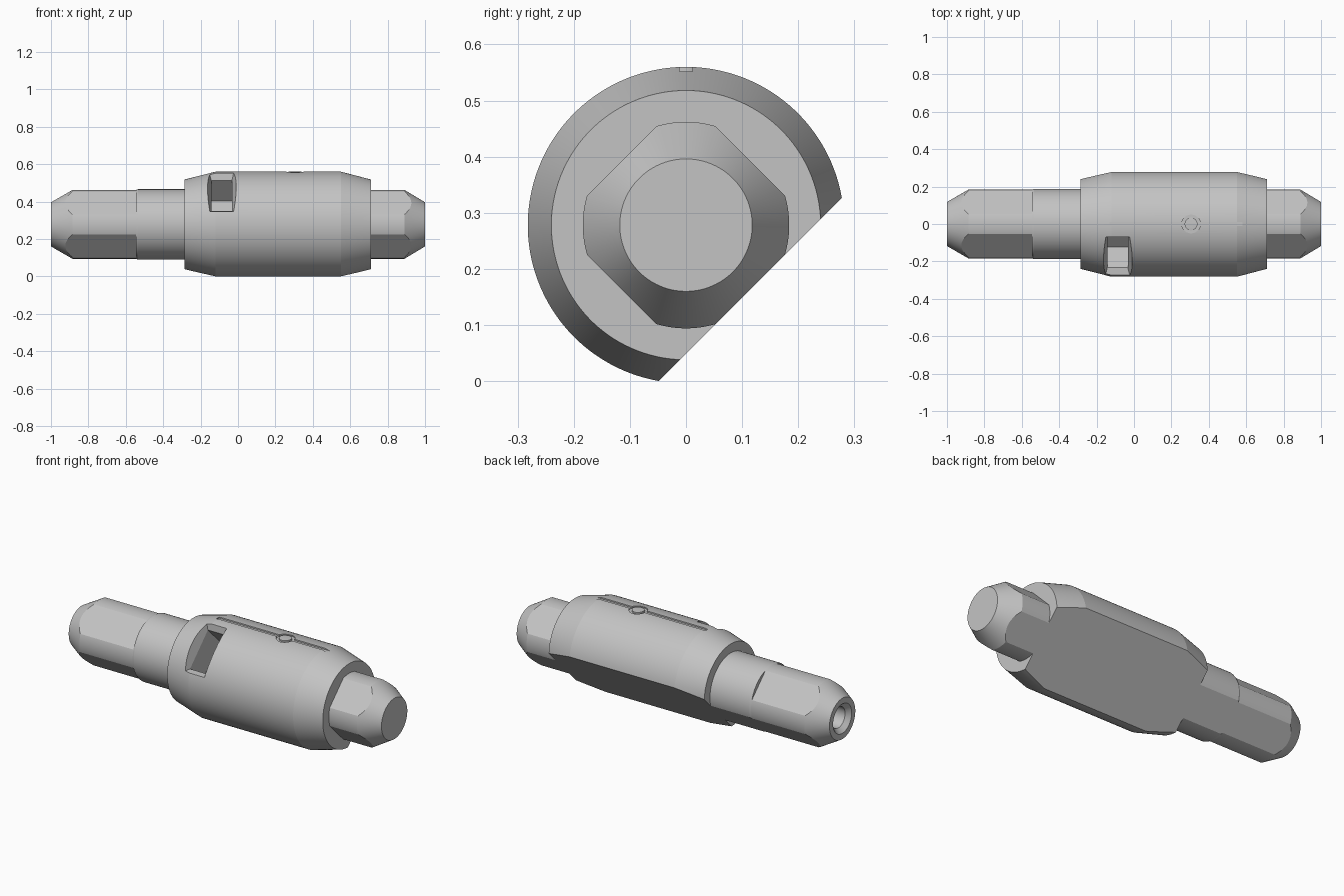
import bpy, bmesh, math
from mathutils import Vector

AXIS_Z = 0.278            # height of the long axis
FLAT = 0.162              # distance of the milled flats from the axis
SEG = 128
DIAG = math.sqrt(0.5)

cube = bpy.data.objects.get("Cube")
if cube:
    bpy.data.objects.remove(cube, do_unlink=True)

steel = bpy.data.materials.new("light_grey_steel")
steel.use_nodes = True
GREY = (0.55, 0.55, 0.55, 1)
steel.diffuse_color = GREY
steel.node_tree.nodes["Principled BSDF"].inputs["Base Color"].default_value = GREY


def loft(name, rings, flats=()):
    """Skin rings of points, cap both ends, then mill flats along the axis."""
    bm = bmesh.new()
    loops = [[bm.verts.new(p) for p in ring] for ring in rings]
    n = len(loops[0])
    for a, b in zip(loops, loops[1:]):
        for i in range(n):
            j = (i + 1) % n
            bm.faces.new((a[i], a[j], b[j], b[i]))
    bm.faces.new(loops[0])
    bm.faces.new(loops[-1])
    for sy, sz in flats:
        normal = Vector((0, sy, sz)).normalized()
        cut = bmesh.ops.bisect_plane(
            bm, geom=bm.verts[:] + bm.edges[:] + bm.faces[:], dist=1e-5,
            plane_co=normal * FLAT, plane_no=normal, clear_outer=True)
        edges = [e for e in cut["geom_cut"] if isinstance(e, bmesh.types.BMEdge)]
        bmesh.ops.contextual_create(bm, geom=edges)
    bmesh.ops.recalc_face_normals(bm, faces=bm.faces)
    mesh = bpy.data.meshes.new(name)
    bm.to_mesh(mesh)
    bm.free()
    mesh.materials.append(steel)
    obj = bpy.data.objects.new(name, mesh)
    obj.location.z = AXIS_Z
    bpy.context.collection.objects.link(obj)
    return obj


def lathe(name, profile, flats=()):
    """Revolve (x, radius) points about the long axis."""
    angles = [math.tau * (i + 0.5) / SEG for i in range(SEG)]
    return loft(name, [[(x, r * math.cos(a), r * math.sin(a)) for a in angles]
                       for x, r in profile], flats)


def activate(obj):
    bpy.ops.object.select_all(action="DESELECT")
    obj.select_set(True)
    bpy.context.view_layer.objects.active = obj


def carve(target, cutter):
    cutter.hide_render = True
    mod = target.modifiers.new("carve", "BOOLEAN")
    mod.operation = "DIFFERENCE"
    mod.solver = "EXACT"
    mod.object = cutter
    activate(target)
    bpy.ops.object.modifier_apply(modifier=mod.name)
    bpy.data.objects.remove(cutter, do_unlink=True)


ONE_FLAT = [(1, -1)]
FOUR_FLATS = [(1, -1), (1, 1), (-1, 1), (-1, -1)]

# Main barrel with tapered ends and one full-length flat
body = lathe("barrel", [(-0.285, 0.24), (-0.12, 0.282), (0.55, 0.282), (0.71, 0.24)],
             ONE_FLAT)

# Long shaft with four flats and a countersunk bore
left_shaft = lathe("long_shaft", [(-0.545, 0.184), (-0.885, 0.184), (-1, 0.118),
                                  (-1, 0.085), (-0.975, 0.06), (-0.7, 0.06)], FOUR_FLATS)

# Short solid shaft
right_shaft = lathe("short_shaft", [(0.71, 0.184), (0.89, 0.184), (1, 0.118)], FOUR_FLATS)

# Round collar between long shaft and barrel
collar = lathe("collar", [(-0.545, 0.184), (-0.535, 0.188), (-0.285, 0.188)], ONE_FLAT)

# Deep rectangular pocket with a flared rim, on the upper front
rings = []
for depth, half_x, half_v in [(0.06, 0.055, 0.115), (0.215, 0.055, 0.115), (0.3, 0.085, 0.21)]:
    rings.append([(-0.088 + sx * half_x, (sv * half_v - depth) * DIAG,
                   (sv * half_v + depth) * DIAG)
                  for sx, sv in [(-1, -1), (1, -1), (1, 1), (-1, 1)]])
carve(body, loft("pocket_cutter", rings))

# Shallow marking groove along the top, broken by a ring
MARK_X, FLOOR, ABOVE = 0.305, 0.274, 0.3


def groove(x0, x1):
    return loft("groove_cutter", [[(x0, -0.012, z), (x1, -0.012, z), (x1, 0.012, z),
                                   (x0, 0.012, z)] for z in (FLOOR, ABOVE)])


def circle(r, z):
    return [(MARK_X + r * math.cos(math.tau * i / 48), r * math.sin(math.tau * i / 48), z)
            for i in range(48)]


carve(body, groove(-0.13, MARK_X - 0.045))
carve(body, groove(MARK_X + 0.045, 0.6))
ring_cutter = loft("ring_cutter", [circle(0.05, FLOOR - 0.002), circle(0.05, ABOVE)])
carve(ring_cutter, loft("ring_core", [circle(0.034, FLOOR - 0.05), circle(0.034, ABOVE + 0.05)]))
carve(body, ring_cutter)

for part in (body, left_shaft, right_shaft, collar):
    activate(part)
    bpy.ops.object.shade_smooth_by_angle(angle=math.radians(12))
